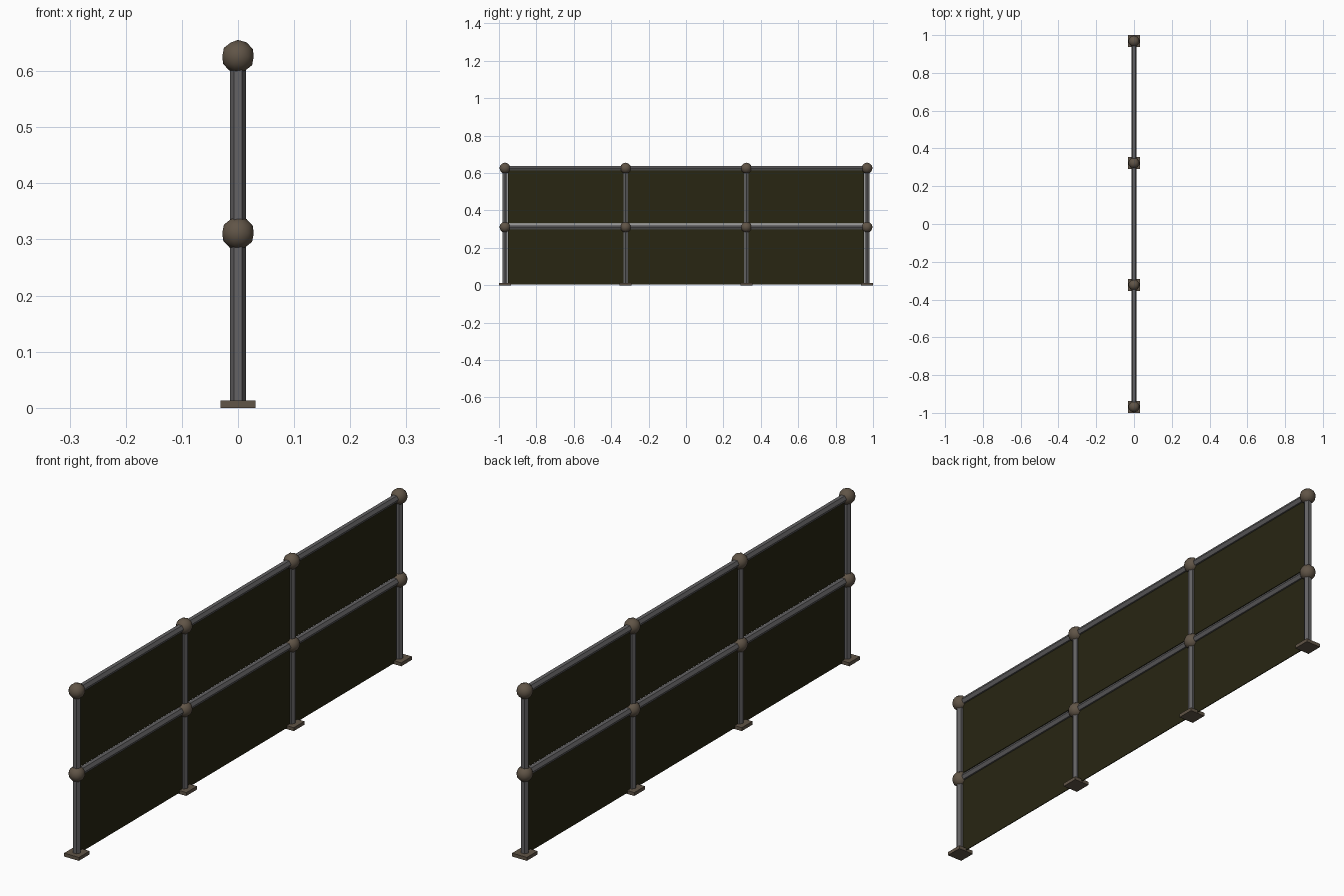
import bpy, bmesh, math
from mathutils import Vector

if "Cube" in bpy.data.objects:
    bpy.data.objects.remove(bpy.data.objects["Cube"])


def material(name, rgb):
    m = bpy.data.materials.new(name)
    m.diffuse_color = (*rgb, 1.0)
    m.use_nodes = True
    m.node_tree.nodes["Principled BSDF"].inputs["Base Color"].default_value = m.diffuse_color
    return m


STEEL = material("grey steel", (0.125, 0.122, 0.125))
BRONZE = material("brown fittings", (0.118, 0.09, 0.063))
MESH = material("dark olive panel", (0.021, 0.019, 0.006))

POST_Y = [-0.968, -0.3227, 0.3227, 0.968]
MID_Z, TOP_Z = 0.311, 0.626
TUBE_R, BALL_R = 0.0145, 0.0295


def finish(name, bm, mat, smooth=False):
    bmesh.ops.recalc_face_normals(bm, faces=bm.faces)
    me = bpy.data.meshes.new(name)
    bm.to_mesh(me)
    bm.free()
    me.materials.append(mat)
    for p in me.polygons:
        p.use_smooth = smooth
    ob = bpy.data.objects.new(name, me)
    bpy.context.collection.objects.link(ob)
    return ob


def box(name, center, size, mat):
    bm = bmesh.new()
    bmesh.ops.create_cube(bm, size=1)
    for v in bm.verts:
        v.co = Vector(center) + Vector([a * b for a, b in zip(v.co, size)])
    return finish(name, bm, mat)


def tube(name, start, end, side, mat, sides=6):
    # hexagonal bar with corners pointing along +x and -x
    bm = bmesh.new()
    rings = []
    for c in (start, end):
        rings.append([bm.verts.new(Vector(c)
                      + Vector((1, 0, 0)) * TUBE_R * math.cos(2 * math.pi * i / sides)
                      + Vector(side) * TUBE_R * math.sin(2 * math.pi * i / sides))
                      for i in range(sides)])
    a, b = rings
    for i in range(sides):
        j = (i + 1) % sides
        bm.faces.new((a[i], a[j], b[j], b[i]))
    bm.faces.new(a)
    bm.faces.new(b)
    return finish(name, bm, mat)


def ball(name, center):
    bm = bmesh.new()
    bmesh.ops.create_icosphere(bm, subdivisions=2, radius=BALL_R)
    bmesh.ops.translate(bm, verts=bm.verts, vec=center)
    return finish(name, bm, BRONZE, smooth=True)


# posts with foot plates and ball joints
for n, y in enumerate(POST_Y, 1):
    tube(f"post_{n}", (0, y, 0.005), (0, y, TOP_Z), (0, 1, 0), STEEL)
    box(f"foot_plate_{n}", (0, y, 0.0065), (0.062, 0.064, 0.013), BRONZE)
    ball(f"middle_joint_{n}", (0, y, MID_Z))
    ball(f"top_joint_{n}", (0, y, TOP_Z))

# horizontal rails
for name, z in (("middle_rail", MID_Z), ("top_rail", TOP_Z)):
    tube(name, (0, POST_Y[0], z), (0, POST_Y[-1], z), (0, 0, 1), STEEL)

# thin infill panels, with a slit above the middle rail
for name, z0, z1 in (("lower_panel", 0.004, MID_Z), ("upper_panel", 0.331, TOP_Z)):
    box(name, (0, 0, (z0 + z1) / 2), (0.003, 1.902, z1 - z0), MESH)
